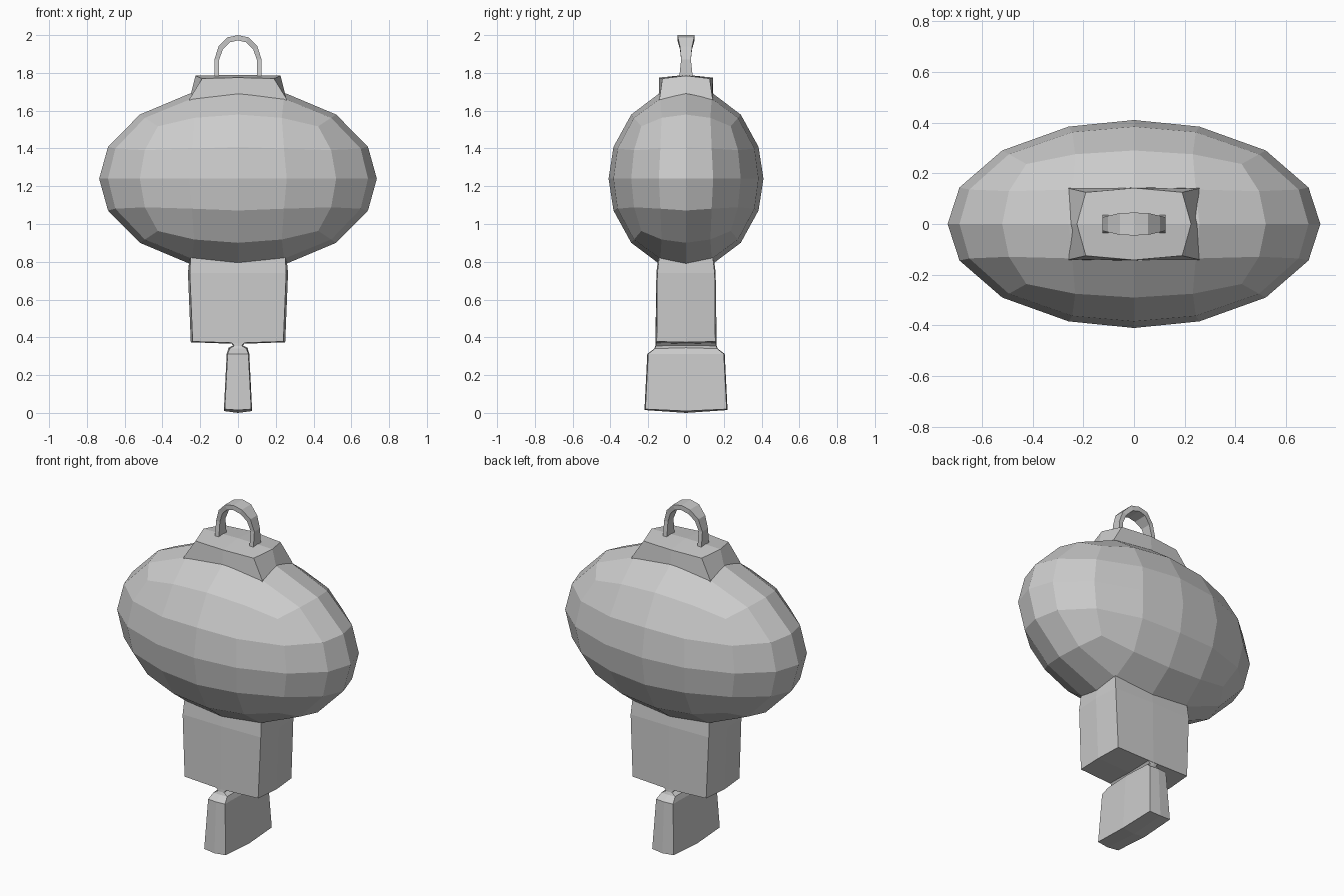
import bpy, bmesh
from mathutils import Vector

if "Cube" in bpy.data.objects:
    bpy.data.objects.remove(bpy.data.objects["Cube"])


def finish(bm, name):
    bmesh.ops.recalc_face_normals(bm, faces=bm.faces)
    mesh = bpy.data.meshes.new(name)
    bm.to_mesh(mesh)
    bm.free()
    obj = bpy.data.objects.new(name, mesh)
    bpy.context.collection.objects.link(obj)
    return obj


def bulged_box(name, rings, z_bottom, z_top):
    """Loft 8-point rings: corner (x, y, z), x-mid (x, z), y-mid (y, z)."""
    bm = bmesh.new()
    loops = []
    for (cx, cy, cz), (mx, mxz), (my, myz) in rings:
        pts = [(cx, cy, cz), (0, my, myz), (-cx, cy, cz), (-mx, 0, mxz),
               (-cx, -cy, cz), (0, -my, myz), (cx, -cy, cz), (mx, 0, mxz)]
        loops.append([bm.verts.new(p) for p in pts])
    for a, b in zip(loops, loops[1:]):
        for i in range(8):
            j = (i + 1) % 8
            bm.faces.new((a[i], a[j], b[j], b[i]))
    # four quads close each end around a centre point
    for loop, z in ((loops[0], z_bottom), (loops[-1], z_top)):
        c = bm.verts.new((0, 0, z))
        for i in range(0, 8, 2):
            bm.faces.new((loop[i - 1], loop[i], loop[i + 1], c))
    return finish(bm, name)


# Body: rounded cube grid stretched to an ellipsoid
bm = bmesh.new()
bmesh.ops.create_cube(bm, size=2)
bmesh.ops.subdivide_edges(bm, edges=bm.edges[:], cuts=3, use_grid_fill=True)
for v in bm.verts:
    on_edge = sum(abs(c) > 0.99 for c in v.co) == 2
    t = 0.47 if on_edge else 0.375
    d = Vector([c if abs(c) > 0.99 else c * 2 * t for c in v.co]).normalized()
    v.co = (d.x * 0.735, d.y * 0.41, 1.24 + d.z * 0.48)
finish(bm, "body")

# Cap on top of the body
bulged_box("top_cap", [
    ((0.265, 0.145, 1.63), (0.265, 1.63), (0.145, 1.63)),
    ((0.255, 0.14, 1.665), (0.255, 1.665), (0.145, 1.665)),
    ((0.19, 0.125, 1.77), (0.225, 1.785), (0.142, 1.775)),
], 1.63, 1.79)

# Square collar below the body
bulged_box("lower_collar", [
    ((0.24, 0.155, 0.378), (0.25, 0.374), (0.162, 0.37)),
    ((0.255, 0.152, 0.74), (0.265, 0.74), (0.157, 0.74)),
    ((0.25, 0.14, 0.84), (0.255, 0.84), (0.145, 0.84)),
], 0.365, 0.86)

# Hanging tongue with a pinched neck
bulged_box("hanging_tongue", [
    ((0.07, 0.215, 0.02), (0.075, 0.01), (0.22, 0.015)),
    ((0.055, 0.2, 0.312), (0.06, 0.312), (0.205, 0.312)),
    ((0.045, 0.165, 0.34), (0.05, 0.345), (0.168, 0.34)),
    ((0.02, 0.16, 0.355), (0.025, 0.357), (0.162, 0.355)),
    ((0.045, 0.155, 0.385), (0.05, 0.385), (0.16, 0.385)),
], 0.0, 0.39)

# Hanging loop: rectangular section swept over an arch
half = [  # outer x, outer z, inner x, inner z, half depth
    (0.125, 1.775, 0.1, 1.775, 0.036),
    (0.125, 1.87, 0.1, 1.87, 0.026),
    (0.103, 1.94, 0.08, 1.925, 0.032),
    (0.055, 1.988, 0.042, 1.962, 0.043),
    (0.0, 2.0, 0.0, 1.972, 0.045),
]
arch = half + [(-a, b, -c, d, e) for a, b, c, d, e in half[-2::-1]]
bm = bmesh.new()
sections = [[bm.verts.new(p) for p in ((ox, -y, oz), (ox, y, oz), (ix, y, iz), (ix, -y, iz))]
            for ox, oz, ix, iz, y in arch]
for a, b in zip(sections, sections[1:]):
    for i in range(4):
        j = (i + 1) % 4
        bm.faces.new((a[i], a[j], b[j], b[i]))
bm.faces.new(sections[0])
bm.faces.new(sections[-1])
finish(bm, "hanging_loop")
